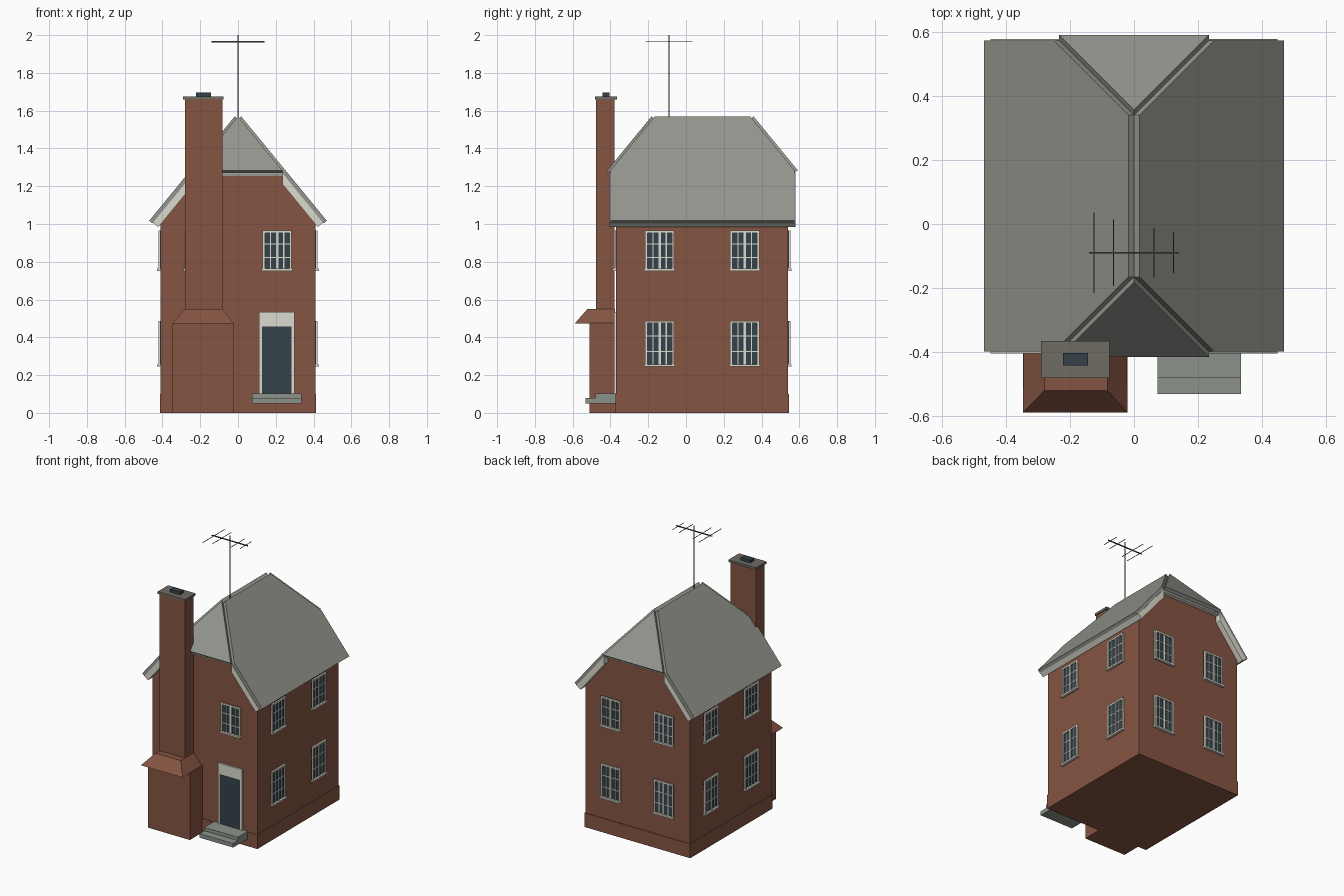
import bpy
import bmesh
from mathutils import Vector, Matrix

cube = bpy.data.objects.get("Cube")
if cube:
    bpy.data.objects.remove(cube, do_unlink=True)


def material(name, rgb):
    m = bpy.data.materials.new(name)
    m.use_nodes = True
    m.diffuse_color = (*rgb, 1)
    m.node_tree.nodes["Principled BSDF"].inputs["Base Color"].default_value = (*rgb, 1)
    return m


BRICK = material("brick", (0.235, 0.09, 0.055))
SLATE = material("roof_slate", (0.30, 0.30, 0.27))
CREAM = material("cream_paint", (0.72, 0.71, 0.62))
GLASS = material("dark_blue_grey", (0.033, 0.055, 0.068))
STONE = material("step_stone", (0.27, 0.29, 0.26))
CAP = material("chimney_cap_stone", (0.16, 0.15, 0.13))
METAL = material("aerial_metal", (0.06, 0.06, 0.06))


def finish(name, bm, mat):
    bmesh.ops.recalc_face_normals(bm, faces=bm.faces)
    mesh = bpy.data.meshes.new(name)
    bm.to_mesh(mesh)
    bm.free()
    mesh.materials.append(mat)
    obj = bpy.data.objects.new(name, mesh)
    bpy.context.collection.objects.link(obj)
    return obj


def boxes(name, spans, mat):
    """One object made of boxes, each given by two opposite corners."""
    bm = bmesh.new()
    for a, b in spans:
        a, b = Vector(a), Vector(b)
        size = Vector([abs(q - p) for p, q in zip(a, b)])
        bmesh.ops.create_cube(bm, size=1, matrix=Matrix.Translation((a + b) / 2)
                              @ Matrix.Diagonal((*size, 1)))
    return finish(name, bm, mat)


def hull(name, points, mat):
    """Convex solid around the points, with flat faces merged."""
    bm = bmesh.new()
    for p in points:
        bm.verts.new(p)
    bmesh.ops.convex_hull(bm, input=bm.verts)
    bmesh.ops.dissolve_limit(bm, angle_limit=0.01, verts=bm.verts, edges=bm.edges)
    return finish(name, bm, mat)


def prism(name, profile, y0, y1, mat):
    return hull(name, [(x, y, z) for x, z in profile for y in (y0, y1)], mat)


# Main dimensions
WX, YF, YB = 0.41, -0.37, 0.54
RIDGE, PITCH, EAVE_X = 1.556, 1.22, 0.453
HIP_Z = 1.27
HIP_X = (RIDGE - HIP_Z) / PITCH
ROOF_F, ROOF_B = -0.40, 0.575
SLAB = 0.022


def roof_z(x):
    return RIDGE - PITCH * abs(x)


# Brick body and plinth
body = [(s * x, z) for s in (-1, 1)
        for x, z in ((WX, 0), (WX, roof_z(WX) - 0.01), (HIP_X, HIP_Z - 0.012))]
prism("brick_walls", body, YF, YB, BRICK)
boxes("plinth", [((-WX - 0.004, YF - 0.004, 0), (WX + 0.004, YB + 0.004, 0.1))], BRICK)

# Roof: four slabs raised square to their own slope, leaving open notches at the hips
apex_f = Vector((0, ROOF_F + HIP_X, RIDGE))
apex_b = Vector((0, ROOF_B - HIP_X, RIDGE))


def slab(name, corners, outward):
    lift = Vector((*outward, 1 / PITCH)).normalized() * SLAB
    hull(name, [Vector(c) + k * lift for c in corners for k in (0, 1)], SLATE)


for s, side in ((1, "left"), (-1, "right")):
    slab(side + "_roof_slope",
         [apex_f, apex_b]
         + [(s * x, y, roof_z(x)) for x in (EAVE_X, HIP_X) for y in (ROOF_F, ROOF_B)],
         (s, 0))
    # Cream boarding below the slope, showing at the eaves and gable ends
    down = Vector((-PITCH, -1)).normalized() * 0.037
    top = [Vector((x, roof_z(x))) for x in (EAVE_X - 0.003, HIP_X)]
    board = top + [top[0] + down, Vector((HIP_X, HIP_Z - 0.058))]
    prism(side + "_eaves_board", [(s * x, z) for x, z in board],
          ROOF_F - 0.005, ROOF_B + 0.005, CREAM)
for name, apex, y, d in (("front_half_hip", apex_f, ROOF_F, -1),
                         ("back_half_hip", apex_b, ROOF_B, 1)):
    slab(name, [apex, (-HIP_X, y, HIP_Z), (HIP_X, y, HIP_Z)], (0, d))
boxes("hip_soffit", [((-HIP_X, ROOF_F + 0.005, HIP_Z - 0.011),
                      (HIP_X, ROOF_B - 0.005, HIP_Z - 0.001))], CREAM)

# Each wall maps (along, outward, up) to a position
WALLS = {
    "front": lambda u, d, z: (u, YF - d, z),
    "back": lambda u, d, z: (u, YB + d, z),
    "left": lambda u, d, z: (WX + d, u, z),
    "right": lambda u, d, z: (-WX - d, u, z),
}


def on_wall(name, wall, spans, mat):
    put = WALLS[wall]
    boxes(name, [(put(*a), put(*b)) for a, b in spans], mat)


def window(name, wall, u, z0, z1):
    half, rim = 0.077, 0.012
    on_wall(name + "_glass", wall, [((u - half, 0, z0), (u + half, 0.004, z1))], GLASS)

    def upright(c, w, d):
        return (c - w / 2, 0, z0), (c + w / 2, d, z1)

    def rail(c, w, d, reach=half):
        return (u - reach, 0, c - w / 2), (u + reach, d, c + w / 2)

    bars = [upright(u + k * (half - rim / 2), rim, 0.012) for k in (-1, 1)]
    bars += [upright(u, 0.013, 0.01)]
    bars += [upright(u + k * half * 0.46, 0.006, 0.007) for k in (-1, 1)]
    bars += [rail(z0 + (z1 - z0) * k / 3, 0.006, 0.007) for k in (1, 2)]
    bars += [rail(z1 - rim / 2, rim, 0.012), rail(z0 + 0.006, 0.012, 0.018, half + 0.005)]
    on_wall(name + "_frame", wall, bars, CREAM)


# Windows: two floors on every wall, the door taking one place at the front
FLOORS = {"lower": (0.245, 0.487), "upper": (0.752, 0.965)}
for wall in WALLS:
    places = (-0.207, 0.207) if wall in ("front", "back") else (-0.14, 0.311)
    for floor, (z0, z1) in FLOORS.items():
        if (wall, floor) == ("front", "lower"):
            continue
        for i, u in enumerate(places):
            window(f"{wall}_{floor}_window_{i + 1}", wall, u, z0, z1)

# Door with surround and two steps
on_wall("door", "front", [((0.12, 0, 0.1), (0.29, 0.007, 0.458))], GLASS)
on_wall("door_surround", "front",
        [((0.112, 0, 0.1), (0.126, 0.012, 0.46)),
         ((0.284, 0, 0.1), (0.298, 0.012, 0.46)),
         ((0.112, 0, 0.457), (0.298, 0.012, 0.533))], CREAM)
boxes("lower_step", [((0.073, YF, 0.05), (0.335, -0.533, 0.079))], STONE)
boxes("upper_step", [((0.073, YF, 0.079), (0.335, -0.48, 0.103))], STONE)

# Chimney: wide base, sloping shoulder, stack, cap and pot
boxes("chimney_base", [((-0.348, -0.51, 0), (-0.02, YF, 0.475))], BRICK)
hull("chimney_shoulder",
     [(x, y, 0.472) for x in (-0.348, -0.02) for y in (-0.59, -0.375)]
     + [(x, y, 0.55) for x in (-0.281, -0.083) for y in (-0.522, -0.375)], BRICK)
boxes("chimney_stack", [((-0.281, -0.476, 0.54), (-0.083, -0.379, 1.662))], BRICK)
boxes("chimney_cap", [((-0.291, -0.483, 1.66), (-0.077, -0.366, 1.676))], CAP)
boxes("chimney_pot", [((-0.222, -0.443, 1.676), (-0.144, -0.404, 1.696))], GLASS)

# Roof aerial: mast, boom and four cross rods of falling length
MAST_Y, BOOM_Z = -0.09, 1.965


def rod(a, b, r):
    return Vector(a) - Vector((r, r, r)), Vector(b) + Vector((r, r, r))


parts = [rod((0, MAST_Y, 1.55), (0, MAST_Y, 1.997), 0.003),
         rod((-0.138, MAST_Y, BOOM_Z), (0.138, MAST_Y, BOOM_Z), 0.003)]
for x, reach in ((-0.125, 0.124), (-0.064, 0.103), (0.063, 0.076), (0.123, 0.062)):
    parts.append(rod((x, MAST_Y - reach, BOOM_Z), (x, MAST_Y + reach, BOOM_Z), 0.0015))
boxes("aerial", parts, METAL)
